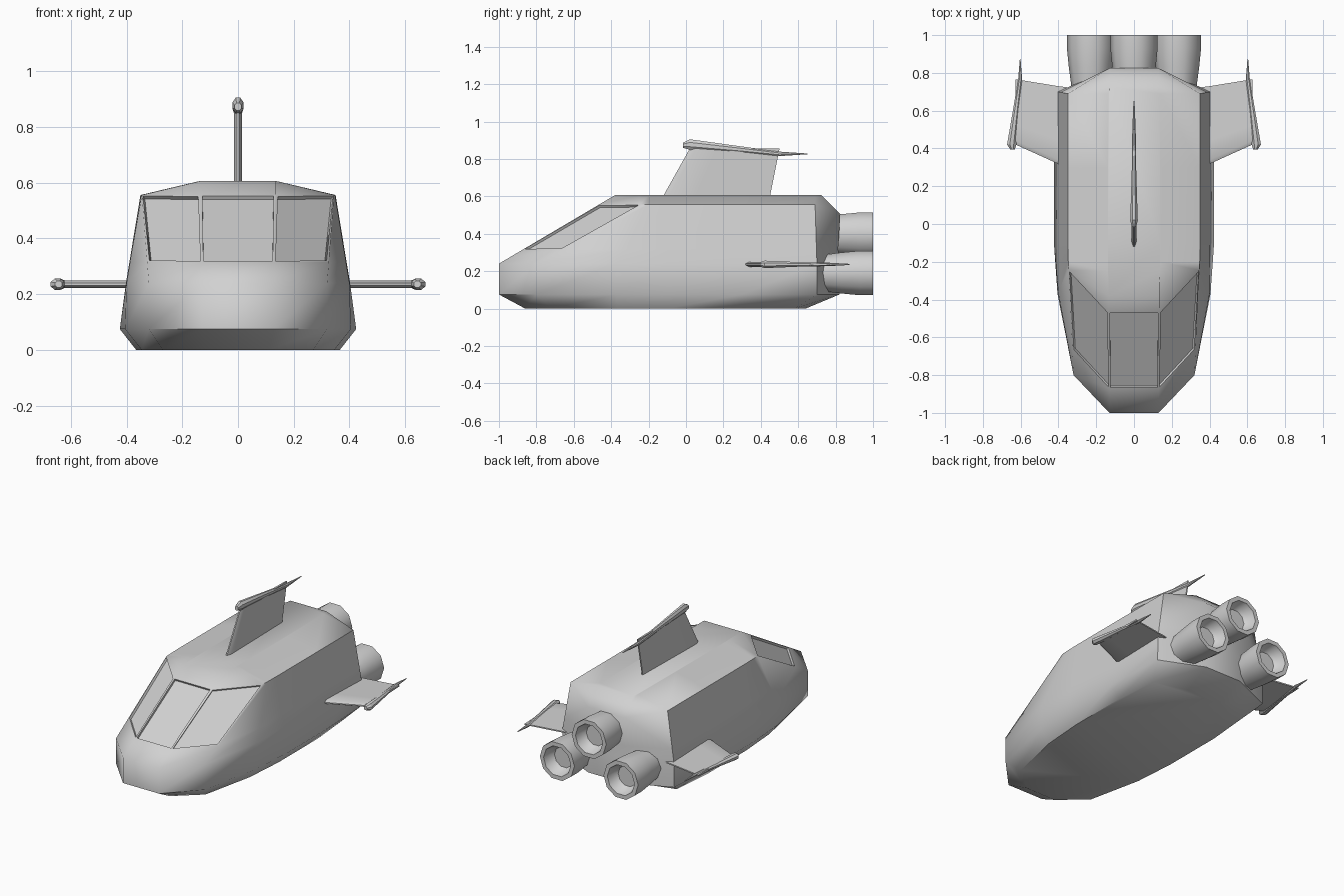
import bpy, bmesh, math
from mathutils import Vector

cube = bpy.data.objects.get("Cube")
if cube:
    bpy.data.objects.remove(cube, do_unlink=True)

grey = bpy.data.materials.new("light_grey")
grey.use_nodes = True
colour = (0.64, 0.64, 0.64, 1)
grey.diffuse_color = colour
grey.node_tree.nodes["Principled BSDF"].inputs["Base Color"].default_value = colour


def finish(name, bm, angle):
    bmesh.ops.recalc_face_normals(bm, faces=bm.faces)
    mesh = bpy.data.meshes.new(name)
    bm.to_mesh(mesh)
    bm.free()
    mesh.materials.append(grey)
    obj = bpy.data.objects.new(name, mesh)
    bpy.context.collection.objects.link(obj)
    bpy.ops.object.select_all(action="DESELECT")
    obj.select_set(True)
    bpy.context.view_layer.objects.active = obj
    bpy.ops.object.shade_smooth_by_angle(angle=math.radians(angle))
    return obj


def loft(bm, rings):
    """Skin closed rings of points and cap both ends."""
    loops = [[bm.verts.new(p) for p in ring] for ring in rings]
    n = len(loops[0])
    rows = []
    for a, b in zip(loops, loops[1:]):
        rows.append([bm.faces.new((a[i], a[(i + 1) % n], b[(i + 1) % n], b[i]))
                     for i in range(n)])
    bm.faces.new(loops[0])
    bm.faces.new(loops[-1])
    return rows


# Hull: stacked plan outlines, each listed nose to tail for one side
def outline(z, half):
    left = [Vector((x, y, z)) for x, y in half]
    return left + [Vector((-p.x, p.y, z)) for p in reversed(left)]


def between(a, b, t):
    return [p.lerp(q, t) for p, q in zip(a, b)]


belly = outline(0, [(0.11, -0.86), (0.27, -0.72), (0.345, -0.37), (0.365, -0.1),
                    (0.365, 0.3), (0.34, 0.58), (0.12, 0.64)])
chine = outline(0.075, [(0.13, -1), (0.32, -0.8), (0.405, -0.37), (0.424, -0.1),
                        (0.424, 0.3), (0.405, 0.7), (0.13, 0.82)])
waist = outline(0.24, [(0.13, -1), (0.32, -0.8), (0.4, -0.37), (0.402, -0.1),
                       (0.402, 0.3), (0.402, 0.7), (0.13, 0.825)])
shoulder = outline(0.556, [(0.135, -0.465), (0.345, -0.245), (0.348, -0.2), (0.35, -0.1),
                           (0.35, 0.3), (0.35, 0.69), (0.13, 0.775)])
roof = outline(0.606, [(0.135, -0.38), (0.137, -0.25), (0.138, -0.2), (0.138, -0.1),
                       (0.138, 0.3), (0.135, 0.69), (0.13, 0.725)])
sill = between(waist, shoulder, 0.24)
rear_edge = between(waist, shoulder, 0.84)
for i in (6, 7):
    rear_edge[i].y = 0.825
lintel = between(waist, shoulder, 0.985)

bm = bmesh.new()
rows = loft(bm, [belly, chine, waist, sill, shoulder, roof])
bmesh.ops.recalc_face_normals(bm, faces=bm.faces)
# Bulge the tail wall by splitting its column at the rear edge height
tail = rows[3][6]
cut = bmesh.ops.subdivide_edges(
    bm, edges=[e for e in tail.edges if abs(e.verts[0].co.z - e.verts[1].co.z) > 0.1], cuts=1)
for v in [g for g in cut["geom_inner"] if isinstance(g, bmesh.types.BMVert)]:
    v.co = rear_edge[6] if v.co.x > 0 else rear_edge[7]
# Recessed windscreen panes
panes = [rows[3][0], rows[3][12], rows[3][13]]
for pane in panes:
    bmesh.ops.inset_individual(bm, faces=[pane], thickness=0.01, depth=0)
    bmesh.ops.inset_individual(bm, faces=[pane], thickness=0.001, depth=-0.014)
bmesh.ops.triangulate(bm, faces=[f for f in bm.faces if len(f.verts) == 5])
finish("hull", bm, 50)


# Fins: a tapering blade with a pointed rail along the tip
def place(bm, root, out, chord, span):
    out = Vector(out)
    across = out.cross(Vector((0, 1, 0)))
    for v in bm.verts:
        w, y, s = v.co
        v.co = Vector(root) + across * w + Vector((0, y * chord, 0)) + out * s * span


def fin(name, root, out, chord=1.0, span=1.0):
    bm = bmesh.new()
    rings = []
    for s, front, back in ((-0.06, -0.03, 0.56), (0, 0, 0.57), (0.25, 0.14, 0.62)):
        mid = front + 0.3 * (back - front)
        rings.append([(0.004, front, s), (0.014, front + 0.03, s), (0.012, mid, s),
                      (0.004, back, s), (-0.004, back, s), (-0.012, mid, s),
                      (-0.014, front + 0.03, s), (-0.004, front, s)])
    loft(bm, rings)
    place(bm, root, out, chord, span)
    finish(name + "_blade", bm, 30)

    bm = bmesh.new()
    rings = []
    for y, s, wide, tall in ((0.105, 0.268, 0.012, 0.014), (0.14, 0.272, 0.02, 0.028),
                             (0.4, 0.246, 0.012, 0.018), (0.62, 0.222, 0.009, 0.012),
                             (0.77, 0.222, 0.003, 0.002)):
        rings.append([(wide * math.cos(k * math.pi / 4 + math.pi / 8) * 1.08, y,
                       s + tall * math.sin(k * math.pi / 4 + math.pi / 8) * 1.08)
                      for k in range(8)])
    loft(bm, rings)
    place(bm, root, out, chord, span)
    finish(name + "_rail", bm, 30)


fin("top_fin", (0, -0.12, 0.605), (0, 0, 1))
for side, sign in (("left", 1), ("right", -1)):
    fin(side + "_fin", (sign * 0.405, 0.32, 0.236), (sign, 0, 0), 0.72, 0.89)


# Engines: ten-sided nozzles with a rim, a flared throat and a flat burner
def engine(name, x, z):
    bm = bmesh.new()
    profile = [(0.6, 0.09), (0.74, 0.103), (0.83, 0.115), (0.93, 0.125),
               (1.0, 0.125), (1.0, 0.098), (0.95, 0.085), (0.93, 0.068)]
    step = math.tau / 10
    loft(bm, [[(x + r * math.cos(k * step), y, z + r * math.sin(k * step))
               for k in range(10)] for y, r in profile])
    finish(name, bm, 38)


engine("upper_engine", 0, 0.395)
engine("left_engine", 0.23, 0.19)
engine("right_engine", -0.23, 0.19)
